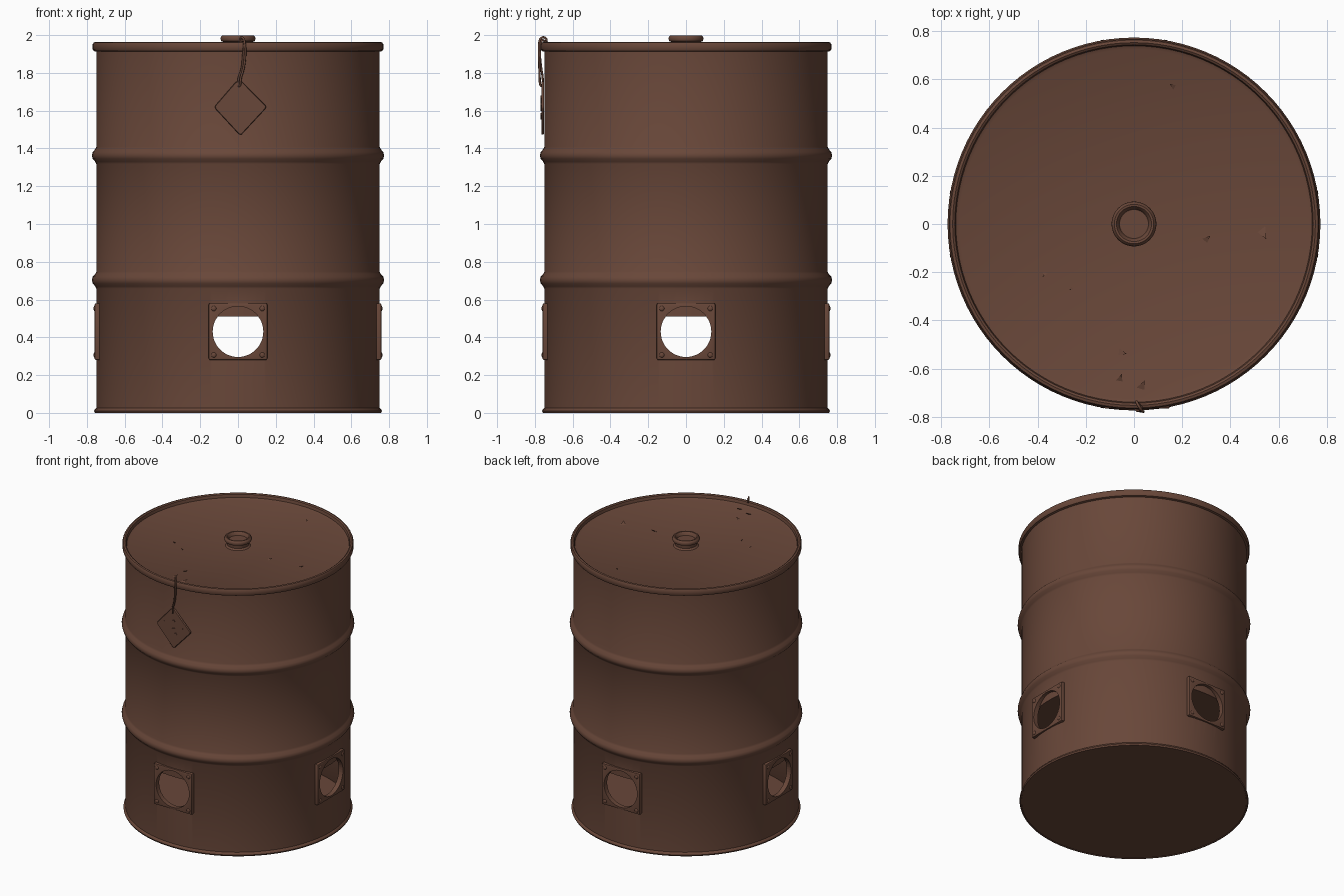
import bpy, bmesh, math, random
from mathutils import Vector, Matrix

if "Cube" in bpy.data.objects:
    bpy.data.objects.remove(bpy.data.objects["Cube"])

random.seed(3)
rust = bpy.data.materials.new("rusty brown")
rust.diffuse_color = (0.14, 0.063, 0.041, 1)
rust.use_nodes = True
rust.node_tree.nodes["Principled BSDF"].inputs["Base Color"].default_value = rust.diffuse_color


def finish(name, bm, smooth=True):
    bmesh.ops.recalc_face_normals(bm, faces=bm.faces)
    me = bpy.data.meshes.new(name)
    bm.to_mesh(me)
    bm.free()
    me.materials.append(rust)
    ob = bpy.data.objects.new(name, me)
    bpy.context.collection.objects.link(ob)
    if smooth:
        shade(ob)
    return ob


def shade(ob):
    bpy.ops.object.select_all(action='DESELECT')
    ob.select_set(True)
    bpy.context.view_layer.objects.active = ob
    bpy.ops.object.shade_smooth_by_angle(angle=math.radians(40))


def lathe(name, prof, n=96, closed=False):
    bm = bmesh.new()
    vs = [bm.verts.new((r, 0, z)) for r, z in prof]
    pairs = list(zip(vs, vs[1:])) + ([(vs[-1], vs[0])] if closed else [])
    es = [bm.edges.new(p) for p in pairs]
    bmesh.ops.spin(bm, geom=vs + es, cent=(0, 0, 0), axis=(0, 0, 1),
                   angle=math.tau, steps=n, use_duplicate=False)
    bmesh.ops.remove_doubles(bm, verts=bm.verts, dist=1e-5)
    return finish(name, bm)


def cut(ob, cutters):
    bpy.context.view_layer.objects.active = ob
    for c in cutters:
        m = ob.modifiers.new("hole", 'BOOLEAN')
        m.operation, m.solver, m.object = 'DIFFERENCE', 'EXACT', c
        bpy.ops.object.modifier_apply(modifier=m.name)
    shade(ob)


def wire(name, pts, radius, cyclic=False):
    cu = bpy.data.curves.new(name, 'CURVE')
    cu.dimensions = '3D'
    cu.bevel_depth, cu.bevel_resolution, cu.resolution_u = radius, 2, 6
    s = cu.splines.new('NURBS')
    s.points.add(len(pts) - 1)
    for p, co in zip(s.points, pts):
        p.co = (*co, 1)
    s.use_cyclic_u, s.use_endpoint_u, s.order_u = cyclic, True, 3
    cu.materials.append(rust)
    ob = bpy.data.objects.new(name, cu)
    bpy.context.collection.objects.link(ob)


# drum wall: ribbed sheet with rolled rims, as a closed profile
def rib(z):
    return [(0.75, z - 0.045), (0.756, z - 0.033), (0.769, z - 0.018), (0.774, z),
            (0.769, z + 0.018), (0.756, z + 0.033), (0.75, z + 0.045)]

body = [(0.75, 0.026)] + rib(0.703) + rib(1.363) + [(0.75, 1.912)]
inner = [(r - 0.014, z) for r, z in reversed(body)]
bottom_rim = [(0.75, 0.0), (0.758, 0.0), (0.762, 0.01), (0.757, 0.02)]
top_rim = [(0.764, 1.916), (0.769, 1.925), (0.769, 1.952), (0.764, 1.961),
           (0.753, 1.964), (0.744, 1.958), (0.74, 1.94)]
wall = lathe("drum_wall", bottom_rim + body + top_rim + inner, closed=True)

# lid, floor, inner shelf and bung cap
lathe("lid", [(0, 1.93), (0.725, 1.93), (0.742, 1.938), (0.742, 1.915), (0, 1.915)])
lathe("floor", [(0, 0.003), (0.752, 0.003), (0.752, 0.018), (0, 0.018)])
lathe("inner_shelf", [(0, 0.51), (0.737, 0.51), (0.737, 0.58), (0, 0.58)])
lathe("bung_cap", [(0, 1.975), (0.06, 1.975), (0.066, 1.99), (0.073, 1.998), (0.082, 1.999),
                   (0.09, 1.992), (0.093, 1.98), (0.088, 1.968), (0.074, 1.962),
                   (0.072, 1.94), (0.085, 1.929)], 48)

# hole cutters along both axes
cutters = []
for k in range(2):
    bm = bmesh.new()
    bmesh.ops.create_cone(bm, cap_ends=True, segments=48, radius1=0.134, radius2=0.134, depth=2,
                          matrix=Matrix.Rotation(k * math.pi / 2, 4, 'Z')
                          @ Matrix.Translation((0, 0, 0.43)) @ Matrix.Rotation(math.pi / 2, 4, 'X'))
    c = finish("hole_cutter", bm, False)
    c.hide_render = True
    cutters.append(c)
cut(wall, cutters)

# square vent frames with corner rivets on four sides
for k, side in enumerate(("front", "right", "back", "left")):
    rot = Matrix.Rotation(k * math.pi / 2, 4, 'Z')
    bm = bmesh.new()
    bmesh.ops.create_cube(bm, size=1, matrix=Matrix.Translation((0, -0.742, 0.43))
                          @ Matrix.Diagonal((0.31, 0.034, 0.30, 1)))
    bmesh.ops.bevel(bm, geom=bm.edges[:], offset=0.007, segments=2, affect='EDGES', profile=0.5)
    bm.transform(rot)
    frame = finish(side + "_vent_frame", bm)
    cut(frame, [cutters[k % 2]])
    bm = bmesh.new()
    for sx in (-1, 1):
        for sz in (-1, 1):
            bmesh.ops.create_uvsphere(bm, u_segments=12, v_segments=8, radius=0.014,
                                      matrix=rot @ Matrix.Translation((sx * 0.128, -0.758, 0.43 + sz * 0.123))
                                      @ Matrix.Diagonal((1, 0.5, 1, 1)))
    finish(side + "_vent_rivets", bm)
for c in cutters:
    bpy.data.objects.remove(c)

# diamond tag, with a few shallow dents as raised strips
bm = bmesh.new()
rim = [(0.0, 1.755), (-0.012, 1.752), (-0.122, 1.625), (-0.12, 1.61), (0.005, 1.475),
       (0.018, 1.473), (0.147, 1.612), (0.148, 1.625), (0.02, 1.755)]
f = bm.faces.new([bm.verts.new((x, -0.752, z)) for x, z in rim])
r = bmesh.ops.extrude_face_region(bm, geom=[f])
bmesh.ops.translate(bm, vec=(0, -0.014, 0), verts=[v for v in r['geom'] if isinstance(v, bmesh.types.BMVert)])
bmesh.ops.bevel(bm, geom=bm.edges[:], offset=0.003, segments=1, affect='EDGES')
finish("tag", bm)
for x, z, w in ((-0.02, 1.66, 0.09), (0.04, 1.62, 0.1), (0.0, 1.57, 0.08)):
    bm = bmesh.new()
    bmesh.ops.create_cube(bm, size=1, matrix=Matrix.Translation((x, -0.767, z))
                          @ Matrix.Rotation(-0.3, 4, 'Y') @ Matrix.Diagonal((w, 0.004, 0.012, 1)))
    finish("tag_dent", bm, False)

# wire loop from the tag over the top rim
wire("tag_wire", [(0.0, -0.757, 1.73), (0.012, -0.772, 1.725), (0.012, -0.775, 1.77), (0.03, -0.776, 1.82),
                  (0.04, -0.779, 1.9), (0.035, -0.778, 1.975), (0.02, -0.757, 1.992),
                  (0.01, -0.737, 1.98), (0.012, -0.738, 1.955), (0.02, -0.75, 1.972),
                  (0.035, -0.768, 1.975), (0.028, -0.775, 1.9), (0.022, -0.766, 1.82),
                  (0.0, -0.757, 1.77)], 0.006, True)

# small rust flakes on the lid
bm = bmesh.new()
for x, y, s in ((0.54, -0.035, 0.03), (0.3, -0.06, 0.02), (-0.05, -0.53, 0.022), (0.03, -0.67, 0.025),
                (-0.06, -0.64, 0.02), (-0.37, -0.21, 0.014), (-0.26, -0.27, 0.01), (0.16, 0.57, 0.016)):
    a = random.uniform(0, 6)
    vs = [bm.verts.new((x + s * math.cos(a + t), y + s * math.sin(a + t), z))
          for t, z in ((0, 1.929), (1.6, 1.929), (3.6, 1.942))]
    base = bm.verts.new((x, y, 1.928))
    for i in range(3):
        bm.faces.new((vs[i], vs[(i + 1) % 3], base))
    bm.faces.new(vs)
finish("lid_flakes", bm, False)
